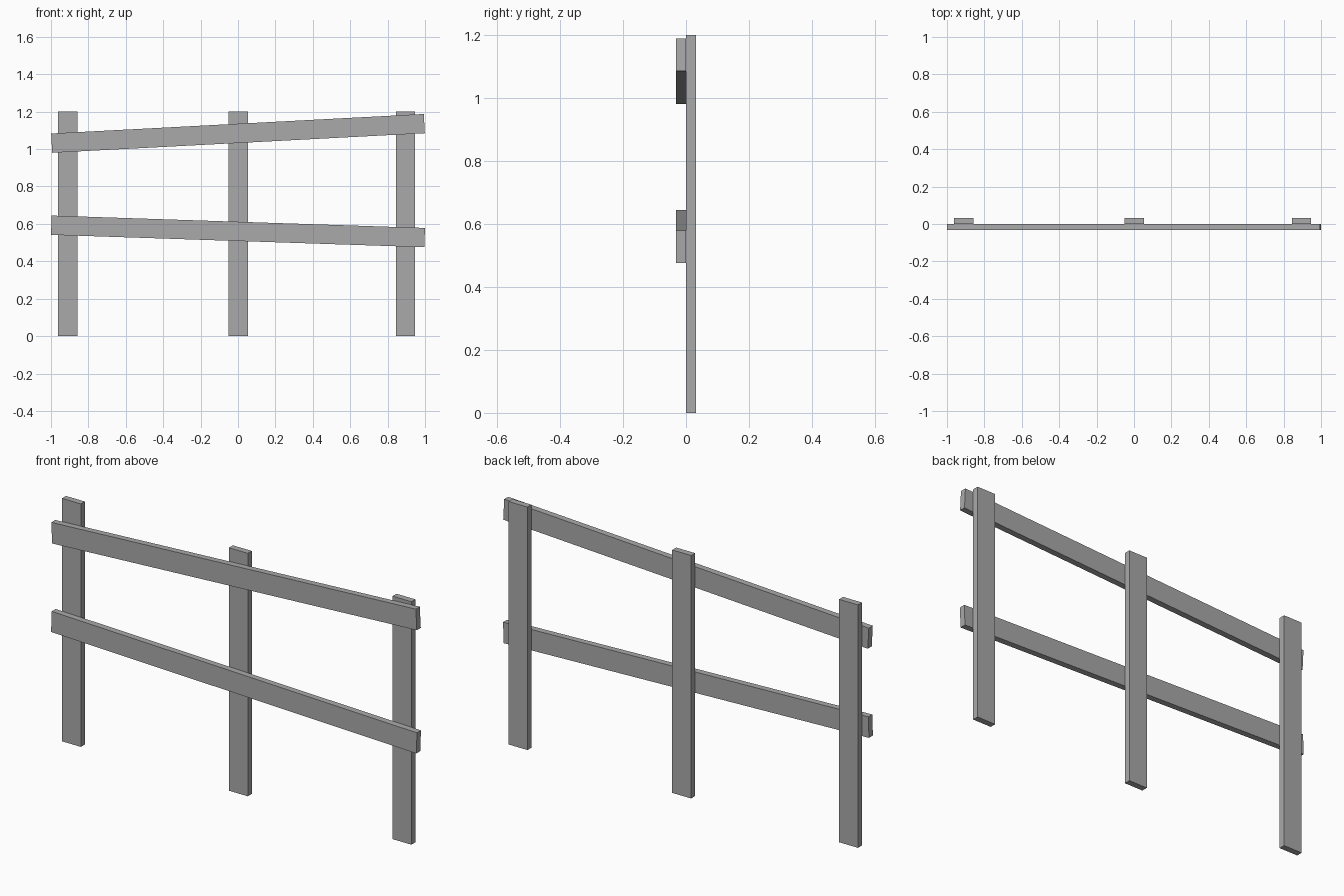
import bpy
from math import radians

cube = bpy.data.objects.get("Cube")
if cube:
    bpy.data.objects.remove(cube, do_unlink=True)

# Single plain grey for the whole fence
grey = bpy.data.materials.new("plain_grey")
grey.use_nodes = True
colour = (0.4, 0.4, 0.4, 1)
grey.diffuse_color = colour
grey.node_tree.nodes["Principled BSDF"].inputs["Base Color"].default_value = colour


def board(name, size, centre, tilt=0):
    """Flat plank, tilted in the fence plane by the given degrees."""
    bpy.ops.mesh.primitive_cube_add(size=1, location=centre)
    plank = bpy.context.object
    plank.name = name
    plank.scale = size
    bpy.ops.object.transform_apply(location=False, rotation=False, scale=True)
    plank.rotation_euler.y = radians(-tilt)
    plank.data.materials.append(grey)


WIDTH = 0.103
THICK = 0.031

# Upright posts behind the rails
for name, x in (("right_post", -0.91), ("middle_post", 0.002), ("left_post", 0.896)):
    board(name, (WIDTH, THICK, 1.2), (x, THICK / 2, 0.6))

# Sloping rails across the front
board("upper_rail", (1.995, THICK, WIDTH), (0, -THICK / 2, 1.084), 3)
board("lower_rail", (1.997, THICK, WIDTH), (0, -THICK / 2, 0.56), -1.9)
